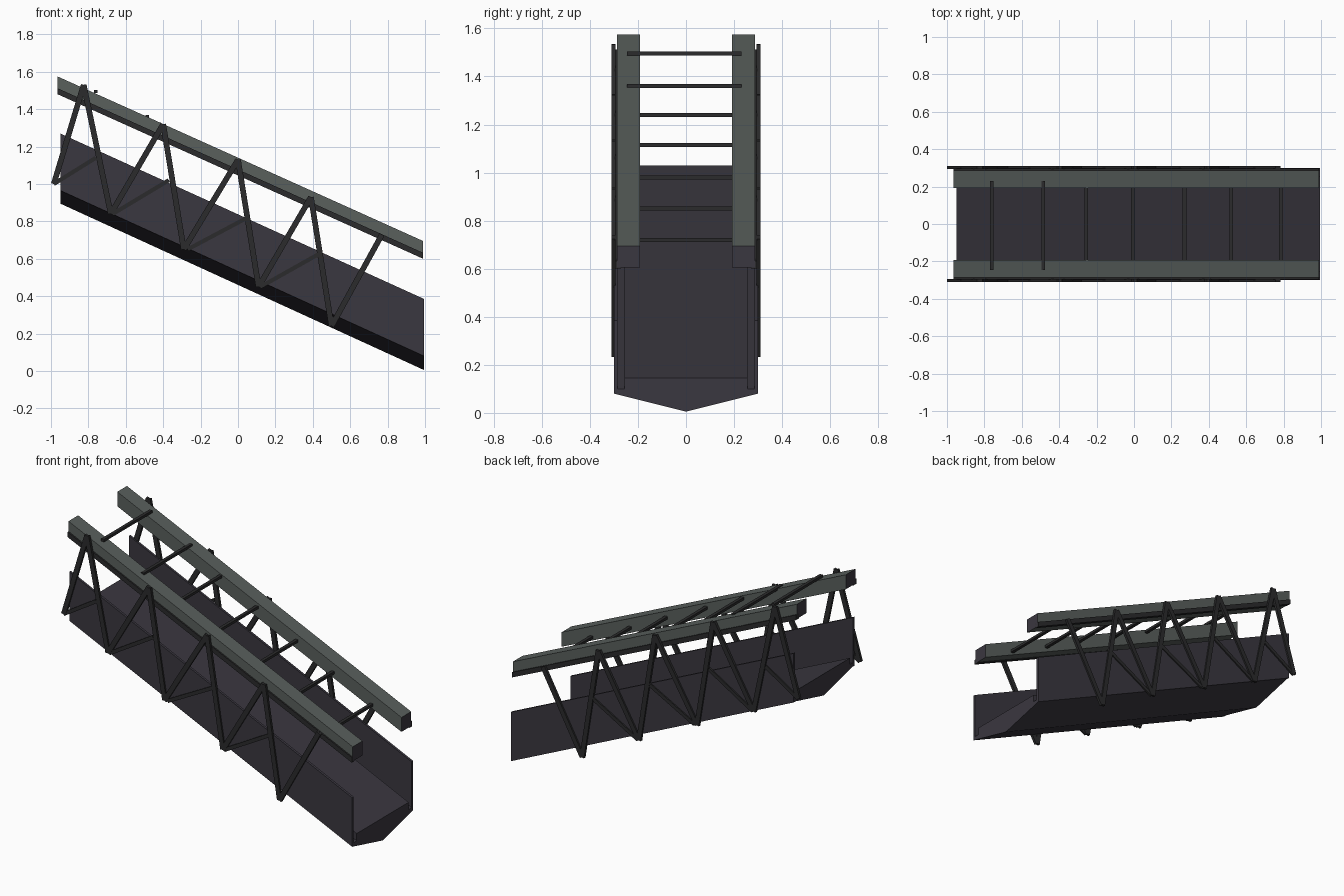
import bpy, bmesh
from mathutils import Vector, Matrix

if "Cube" in bpy.data.objects:
    bpy.data.objects.remove(bpy.data.objects["Cube"])


def material(name, rgb):
    m = bpy.data.materials.new(name)
    m.diffuse_color = (*rgb, 1)
    m.use_nodes = True
    m.node_tree.nodes["Principled BSDF"].inputs["Base Color"].default_value = m.diffuse_color
    return m


TROUGH = material("dark violet grey", (0.042, 0.038, 0.050))
RAIL = material("green grey", (0.100, 0.115, 0.108))
BAR = material("near black steel", (0.024, 0.024, 0.025))


def finish(name, bm, *mats):
    bmesh.ops.recalc_face_normals(bm, faces=bm.faces)
    me = bpy.data.meshes.new(name)
    bm.to_mesh(me)
    bm.free()
    for m in mats:
        me.materials.append(m)
    ob = bpy.data.objects.new(name, me)
    bpy.context.collection.objects.link(ob)
    return ob


def sloped(name, section, x0, x1, rise, *mats):
    """Sweep a (y, z) section from x1 (low end) up to x0, ends vertical."""
    bm = bmesh.new()
    low = [bm.verts.new((x1, y, z)) for y, z in section]
    high = [bm.verts.new((x0, y, z + rise)) for y, z in section]
    bm.faces.new(low)
    bm.faces.new(high)
    n = len(section)
    for i in range(n):
        j = (i + 1) % n
        bm.faces.new((low[i], low[j], high[j], high[i]))
    return finish(name, bm, *mats)


def rect(y0, y1, z0, z1):
    return [(y0, z0), (y1, z0), (y1, z1), (y0, z1)]


def bar(name, a, b, width, depth):
    """Flat bar between two points, its depth lying along y (or x for rungs)."""
    a, b = Vector(a), Vector(b)
    d = (b - a).normalized()
    side = Vector((1, 0, 0)) if abs(d.y) > 0.9 else Vector((0, 1, 0))
    up = d.cross(side)
    rot = Matrix((d, side, up)).transposed().to_4x4()
    bm = bmesh.new()
    bmesh.ops.create_cube(bm, size=1)
    bm.transform(Matrix.Translation((a + b) / 2) @ rot
                 @ Matrix.Diagonal(((b - a).length, depth, width, 1)))
    return finish(name, bm, BAR)


# V-bottomed trough with a flat belt inside
sloped("trough_bottom", [(0, 0.005), (0.30, 0.08), (0.285, 0.10), (-0.285, 0.10), (-0.30, 0.08)],
       -0.95, 0.995, 0.89, TROUGH)
sloped("trough_belt", rect(-0.255, 0.255, 0.095, 0.145), -0.95, 0.995, 0.885, TROUGH)

# Lattice zigzag nodes (x, z) and the short struts from each lower node
zigzag = [(-0.985, 1.00), (-0.825, 1.53), (-0.68, 0.84), (-0.40, 1.32), (-0.29, 0.65),
          (0.0, 1.13), (0.11, 0.45), (0.39, 0.93), (0.50, 0.24), (0.77, 0.73)]
struts = [((-0.985, 1.00), (-0.76, 1.14)), ((-0.67, 0.84), (-0.37, 1.02)),
          ((-0.27, 0.65), (0.05, 0.82)), ((0.12, 0.45), (0.44, 0.63))]

for s, label in ((-1, "front"), (1, "back")):
    # Trough side wall
    sloped(f"{label}_wall", rect(s * 0.285, s * 0.30, 0.08, 0.385), -0.95, 0.995, 0.885, TROUGH)

    # Handrail beam with dark ends and a dark edge strip
    rail = sloped(f"{label}_rail", rect(s * 0.192, s * 0.287, 0.605, 0.695),
                  -0.965, 0.99, 0.88, RAIL, TROUGH)
    for f in rail.data.polygons:
        if abs(f.normal.x) > 0.9:
            f.material_index = 1
    sloped(f"{label}_rail_strip", rect(s * 0.27, s * 0.296, 0.60, 0.632),
           -0.965, 0.99, 0.88, BAR)

    # Lattice bars
    y = s * 0.302
    for i, ((xa, za), (xb, zb)) in enumerate(zip(zigzag, zigzag[1:])):
        bar(f"{label}_brace_{i}", (xa, y, za), (xb, y, zb), 0.03, 0.016)
    for i, ((xa, za), (xb, zb)) in enumerate(struts):
        bar(f"{label}_strut_{i}", (xa, y, za), (xb, y, zb), 0.022, 0.012)

# Cross rungs between the rails
rungs = [(-0.76, 1.495), (-0.485, 1.36), (-0.255, 1.24), (-0.005, 1.115),
         (0.27, 0.98), (0.52, 0.85), (0.785, 0.72)]
for i, (x, z) in enumerate(rungs):
    bar(f"cross_rung_{i}", (x, -0.245, z), (x, 0.23, z), 0.016, 0.02)
